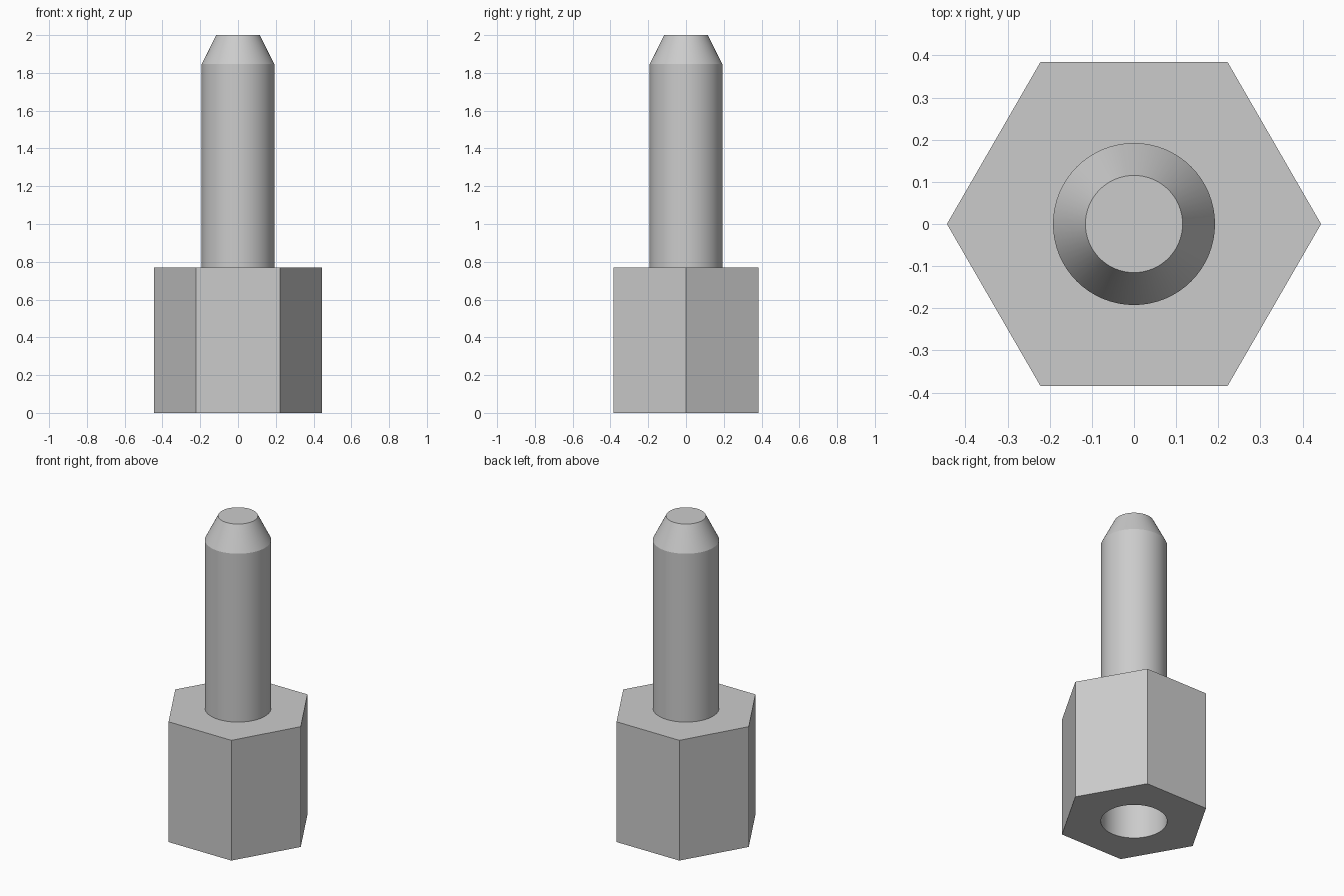
import bpy, bmesh
from math import sin, cos, radians, tau

cube = bpy.data.objects.get("Cube")
if cube:
    bpy.data.objects.remove(cube, do_unlink=True)

# Overall proportions
UNIT = 2 / 13
HEX_RADIUS = 2.5 * UNIT / cos(radians(30))
HEX_TOP = 5 * UNIT
BORE = 1.25 * UNIT
BORE_DEPTH = 4 * UNIT
SIDES = 64

grey = bpy.data.materials.new("light grey metal")
grey.use_nodes = True
colour = (0.6, 0.6, 0.6, 1)
grey.diffuse_color = colour
grey.node_tree.nodes["Principled BSDF"].inputs["Base Color"].default_value = colour


def ring(bm, radius, z, sides):
    """Closed loop of vertices at one height."""
    return [bm.verts.new((radius * cos(tau * i / sides), radius * sin(tau * i / sides), z))
            for i in range(sides)]


def wall(bm, lower, upper):
    """Quads joining two matching loops."""
    n = len(lower)
    for i in range(n):
        j = (i + 1) % n
        bm.faces.new((lower[i], lower[j], upper[j], upper[i]))


def finish(bm, name):
    bmesh.ops.recalc_face_normals(bm, faces=bm.faces)
    mesh = bpy.data.meshes.new(name)
    bm.to_mesh(mesh)
    bm.free()
    mesh.materials.append(grey)
    obj = bpy.data.objects.new(name, mesh)
    bpy.context.collection.objects.link(obj)
    bpy.ops.object.select_all(action='DESELECT')
    obj.select_set(True)
    bpy.context.view_layer.objects.active = obj
    bpy.ops.object.shade_smooth_by_angle(angle=radians(20))
    return obj


# Hexagonal body with a blind round bore in the underside
bm = bmesh.new()
hex_low, hex_high = ring(bm, HEX_RADIUS, 0, 6), ring(bm, HEX_RADIUS, HEX_TOP, 6)
bore_low, bore_high = ring(bm, BORE, 0, SIDES), ring(bm, BORE, BORE_DEPTH, SIDES)
wall(bm, hex_low, hex_high)
wall(bm, bore_low, bore_high)
bm.faces.new(hex_high)
bm.faces.new(bore_high)
rim = [e for e in bm.edges if all(v.co.z == 0 for v in e.verts)]
bmesh.ops.triangle_fill(bm, edges=rim, use_beauty=True, normal=(0, 0, -1))
finish(bm, "hex_body")

# Round stud with a tapered tip, seated slightly into the body
bm = bmesh.new()
profile = [(1.25, 4.7), (1.25, 12), (0.75, 13)]
loops = [ring(bm, r * UNIT, z * UNIT, SIDES) for r, z in profile]
for lower, upper in zip(loops, loops[1:]):
    wall(bm, lower, upper)
bm.faces.new(loops[0])
bm.faces.new(loops[-1])
finish(bm, "stud")
